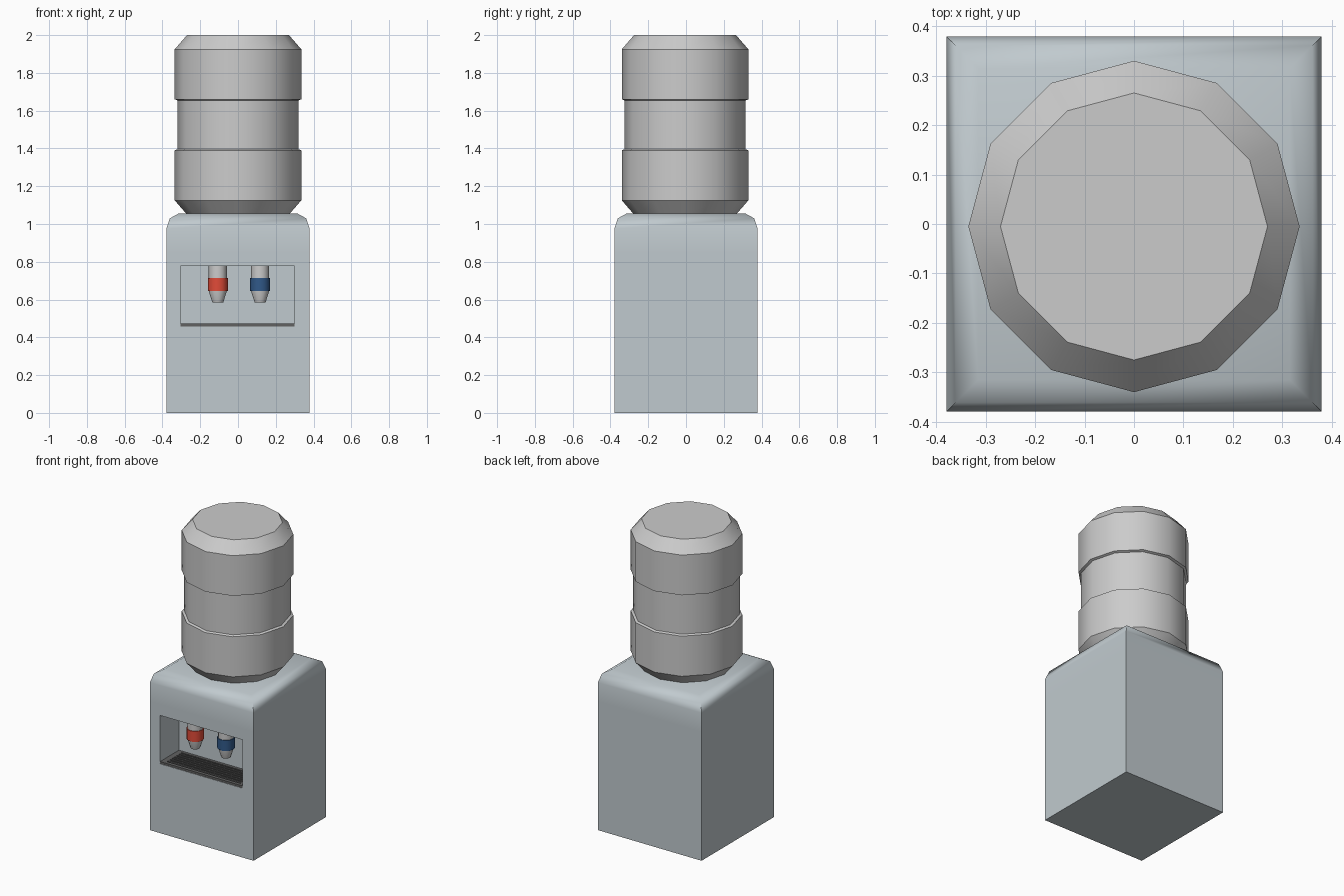
import bpy, bmesh, math

if "Cube" in bpy.data.objects:
    bpy.data.objects.remove(bpy.data.objects["Cube"])


def material(name, rgb):
    m = bpy.data.materials.new(name)
    m.diffuse_color = (*rgb, 1)
    m.use_nodes = True
    m.node_tree.nodes["Principled BSDF"].inputs["Base Color"].default_value = m.diffuse_color
    return m


def finish(name, bm, mat=None):
    bmesh.ops.recalc_face_normals(bm, faces=bm.faces[:])
    me = bpy.data.meshes.new(name)
    bm.to_mesh(me)
    bm.free()
    ob = bpy.data.objects.new(name, me)
    bpy.context.collection.objects.link(ob)
    if mat:
        me.materials.append(mat)
    return ob


def select(ob):
    bpy.ops.object.select_all(action='DESELECT')
    ob.select_set(True)
    bpy.context.view_layer.objects.active = ob


def smooth(ob, degrees):
    select(ob)
    bpy.ops.object.shade_smooth_by_angle(angle=math.radians(degrees))


def lathe(name, profile, sides, x=0, y=0, phase=0.0, mat=None):
    """Closed solid from (radius, z) rings with a given number of sides."""
    bm = bmesh.new()
    rings = []
    for r, z in profile:
        angles = [phase + 2 * math.pi * i / sides for i in range(sides)]
        rings.append([bm.verts.new((x + r * math.cos(a), y + r * math.sin(a), z)) for a in angles])
    for lo, hi in zip(rings, rings[1:]):
        for i in range(sides):
            j = (i + 1) % sides
            bm.faces.new((lo[i], lo[j], hi[j], hi[i]))
    bm.faces.new(rings[0][::-1])
    bm.faces.new(rings[-1])
    return finish(name, bm, mat)


def add_box(bm, x0, x1, y0, y1, z0, z1):
    verts = bmesh.ops.create_cube(bm, size=1)['verts']
    for v in verts:
        v.co = (x1 if v.co.x > 0 else x0, y1 if v.co.y > 0 else y0, z1 if v.co.z > 0 else z0)


body_mat = material("body_blue_grey", (0.53, 0.59, 0.62))
dark_mat = material("dark_grille", (0.12, 0.12, 0.12))
red_mat = material("hot_red", (0.75, 0.07, 0.04))
blue_mat = material("cold_blue", (0.03, 0.10, 0.25))

# Cabinet: square rings with a softened top edge
half = [(0.379, 0), (0.379, 0.85), (0.379, 0.975), (0.361, 1.03), (0.315, 1.055)]
cabinet = lathe("cabinet", [(h * math.sqrt(2), z) for h, z in half], 4,
                phase=math.pi / 4, mat=body_mat)

# Dispensing recess cut into the front
bm = bmesh.new()
add_box(bm, -0.305, 0.30, -0.6, -0.18, 0.457, 0.777)
cutter = finish("recess_cutter", bm, body_mat)
cutter.hide_render = True
cut = cabinet.modifiers.new("recess", 'BOOLEAN')
cut.operation = 'DIFFERENCE'
cut.solver = 'EXACT'
cut.object = cutter
select(cabinet)
bpy.ops.object.modifier_apply(modifier=cut.name)
bpy.data.objects.remove(cutter)
smooth(cabinet, 50)

# Drip grille: frame rails and slats
bm = bmesh.new()
z0, z1 = 0.458, 0.472
add_box(bm, -0.304, 0.299, -0.378, -0.355, z0, z1)
add_box(bm, -0.304, 0.299, -0.20, -0.181, z0, z1)
for x0, x1 in ((-0.304, -0.27), (0.265, 0.299)):
    add_box(bm, x0, x1, -0.355, -0.20, z0, z1)
for i in range(6):
    y = -0.340 + i * 0.0235
    add_box(bm, -0.27, 0.265, y, y + 0.012, z0, z1)
finish("drip_grille", bm, dark_mat)

# Hot and cold taps
for label, x, mat in (("hot", -0.107, red_mat), ("cold", 0.117, blue_mat)):
    stem = lathe(label + "_tap_stem", [(0.048, 0.71), (0.048, 0.777)], 12, x, -0.293)
    band = lathe(label + "_tap_band", [(0.053, 0.645), (0.053, 0.715)], 12, x, -0.293, mat=mat)
    nozzle = lathe(label + "_tap_nozzle", [(0.029, 0.585), (0.048, 0.645), (0.048, 0.65)],
                   12, x, -0.293)
    for part in (stem, band, nozzle):
        smooth(part, 35)

# Water bottle: twelve-sided with a narrower waist
bottle = lathe("water_bottle", [
    (0.27, 1.05), (0.335, 1.125), (0.335, 1.39), (0.32, 1.396),
    (0.32, 1.654), (0.335, 1.66), (0.335, 1.925), (0.27, 2.0)], 12, y=-0.005)
smooth(bottle, 35)
